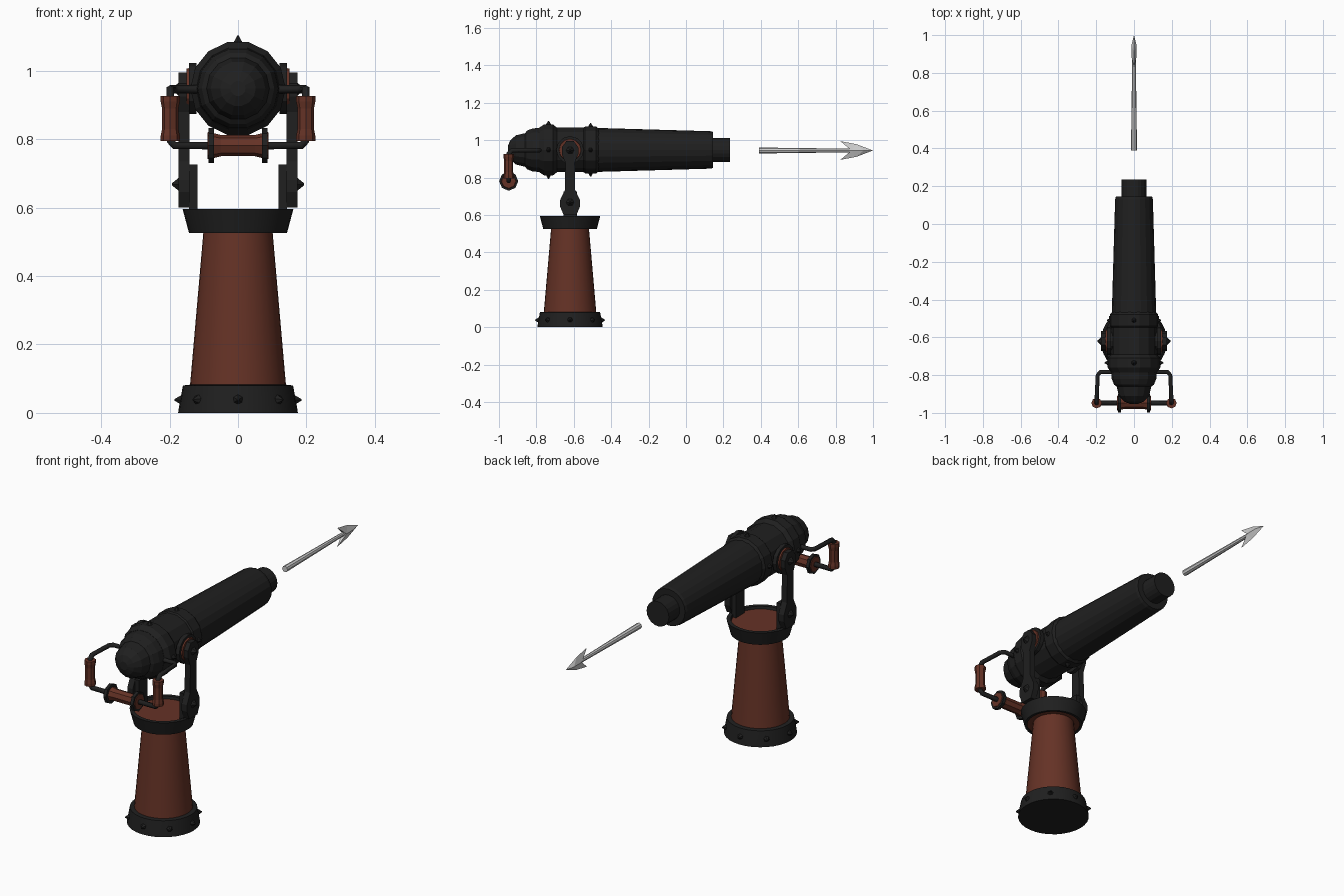
import bpy, bmesh
from math import sin, cos, pi, radians
from mathutils import Vector, Matrix

if "Cube" in bpy.data.objects:
    bpy.data.objects.remove(bpy.data.objects["Cube"])


def material(name, rgb):
    m = bpy.data.materials.new(name)
    m.diffuse_color = (*rgb, 1)
    m.use_nodes = True
    m.node_tree.nodes["Principled BSDF"].inputs["Base Color"].default_value = m.diffuse_color
    return m


IRON = material("dark_iron", (0.014, 0.014, 0.014))
WOOD = material("red_wood", (0.13, 0.032, 0.019))
PY, AZ = -0.62, 0.948          # pedestal centre y, barrel axis height


def finish(name, bm, mat, smooth=False):
    bmesh.ops.recalc_face_normals(bm, faces=bm.faces)
    me = bpy.data.meshes.new(name)
    bm.to_mesh(me)
    bm.free()
    ob = bpy.data.objects.new(name, me)
    bpy.context.collection.objects.link(ob)
    if mat:
        me.materials.append(mat)
    if smooth:
        bpy.context.view_layer.objects.active = ob
        ob.select_set(True)
        bpy.ops.object.shade_smooth_by_angle(angle=radians(30))
        ob.select_set(False)
    return ob


def lathe(name, profile, origin, axis, sides, mat, smooth=False, turn=0.0, closed=False):
    """Revolve (radius, distance) points about an axis through origin."""
    bm = bmesh.new()
    rot = Vector((0, 0, 1)).rotation_difference(Vector(axis)).to_matrix()
    rings = []
    for r, t in profile:
        rings.append([bm.verts.new(Vector(origin) + rot @ Vector(
            (r * cos(2 * pi * i / sides + turn), r * sin(2 * pi * i / sides + turn), t)))
            for i in range(sides)])
    pairs = list(zip(rings, rings[1:])) + ([(rings[-1], rings[0])] if closed else [])
    for a, b in pairs:
        for i in range(sides):
            j = (i + 1) % sides
            bm.faces.new((a[i], a[j], b[j], b[i]))
    if not closed:
        bm.faces.new(rings[0])
        bm.faces.new(rings[-1])
    return finish(name, bm, mat, smooth)


def plate(name, outline, x0, x1, mat):
    """Extrude a (y, z) outline from x0 to x1."""
    bm = bmesh.new()
    f = bm.faces.new([bm.verts.new((x0, y, z)) for y, z in outline])
    new = bmesh.ops.extrude_face_region(bm, geom=[f])["geom"]
    bmesh.ops.translate(bm, vec=(x1 - x0, 0, 0),
                        verts=[v for v in new if isinstance(v, bmesh.types.BMVert)])
    return finish(name, bm, mat)


def studs(name, places, r, h):
    """Pointed rivets at (position, direction) places."""
    bm = bmesh.new()
    for p, d in places:
        q = Vector((0, 0, 1)).rotation_difference(Vector(d)).to_matrix().to_4x4()
        bmesh.ops.create_cone(bm, cap_ends=True, segments=6, radius1=r, radius2=r * 0.15,
                              depth=h, matrix=Matrix.Translation(p) @ q)
    return finish(name, bm, IRON)


def rod(name, points, r):
    cu = bpy.data.curves.new(name, 'CURVE')
    cu.dimensions = '3D'
    cu.bevel_depth, cu.bevel_resolution, cu.use_fill_caps = r, 1, True
    sp = cu.splines.new('POLY')
    sp.points.add(len(points) - 1)
    for p, co in zip(sp.points, points):
        p.co = (*co, 1)
    cu.materials.append(IRON)
    ob = bpy.data.objects.new(name, cu)
    bpy.context.collection.objects.link(ob)


# Pedestal: wooden column, iron foot and iron collar
lathe("pedestal_column", [(0.142, 0.06), (0.101, 0.53), (0.138, 0.53), (0.15, 0.582)],
      (0, PY, 0), (0, 0, 1), 32, WOOD, True)
lathe("pedestal_foot", [(0.175, 0), (0.172, 0.02), (0.161, 0.08), (0.135, 0.083)],
      (0, PY, 0), (0, 0, 1), 32, IRON, True)
lathe("pedestal_collar", [(0.143, 0.525), (0.162, 0.596), (0.142, 0.596), (0.13, 0.525)],
      (0, PY, 0), (0, 0, 1), 32, IRON, True, closed=True)
ring = [Vector((cos(i * pi / 4), sin(i * pi / 4), 0)) for i in range(8)]
studs("foot_rivets", [(Vector((0, PY, 0.038)) + d * 0.174, d) for d in ring], 0.018, 0.024)

# Barrel with stepped breech and slim muzzle
lathe("barrel", [(0.118, -0.50), (0.116, -0.42), (0.100, 0.13), (0.096, 0.145), (0.065, 0.145),
                 (0.065, 0.235)], (0, 0, AZ), (0, 1, 0), 20, IRON)
lathe("breech", [(0.022, -0.952), (0.052, -0.94), (0.08, -0.91), (0.092, -0.86), (0.106, -0.85),
                 (0.118, -0.82), (0.122, -0.77), (0.122, -0.48)],
      (0, 0, AZ), (0, 1, 0), 14, IRON)
lathe("rear_band", [(0.122, -0.785), (0.139, -0.76), (0.139, -0.71), (0.122, -0.69)],
      (0, 0, AZ), (0, 1, 0), 14, IRON)
lathe("front_band", [(0.12, -0.55), (0.128, -0.54), (0.128, -0.48), (0.116, -0.465)],
      (0, 0, AZ), (0, 1, 0), 14, IRON)
cross = [Vector(d) for d in ((1, 0, 0), (-1, 0, 0), (0, 0, 1), (0, 0, -1))]
studs("band_rivets", [(Vector((0, y, AZ)) + d * r, d) for d in cross
                      for y, r in ((-0.735, 0.142), (-0.51, 0.13))], 0.018, 0.026)

for s, side in ((1, "right"), (-1, "left")):
    # Trunnion: iron disc, wooden face, fork arm and its bracket
    lathe(side + "_trunnion", [(0.05, 0.08), (0.05, 0.122), (0.074, 0.122), (0.074, 0.143)],
          (0, PY, AZ), (s, 0, 0), 12, IRON)
    lathe(side + "_trunnion_face", [(0.062, 0.13), (0.058, 0.15)],
          (0, PY, AZ), (s, 0, 0), 12, WOOD)
    half = [(0.034, 0.60), (0.053, 0.645), (0.053, 0.68), (0.027, 0.735), (0.025, 0.88),
            (0.044, 0.925), (0.044, 0.962), (0.02, 0.995)]
    plate(side + "_fork_arm", [(PY + w, z) for w, z in half]
          + [(PY - w, z) for w, z in reversed(half)], s * 0.142, s * 0.174, IRON)
    plate(side + "_fork_bracket", [(PY - 0.036, 0.57), (PY + 0.036, 0.57), (PY + 0.036, 0.726),
                                   (PY - 0.036, 0.726)], s * 0.118, s * 0.143, IRON)
    studs(side + "_fork_bolts", [(Vector((s * 0.182, PY, z)), (s, 0, 0)) for z in (0.668, 0.946)],
          0.024, 0.022)

    # Side grip on the handle frame
    lathe(side + "_grip", [(0.028, 0.795), (0.028, 0.81), (0.024, 0.83), (0.024, 0.89),
                           (0.028, 0.91), (0.028, 0.926)],
          (s * 0.198, -0.948, 0), (0, 0, 1), 8, WOOD)
    rod(side + "_handle_rod", [(s * 0.07, -0.948, 0.781), (s * 0.185, -0.948, 0.781),
                               (s * 0.198, -0.948, 0.795), (s * 0.198, -0.948, 0.928),
                               (s * 0.198, -0.93, 0.946), (s * 0.192, -0.80, 0.946),
                               (s * 0.178, -0.783, 0.946), (s * 0.10, -0.783, 0.946)], 0.0125)
    lathe(side + "_grip_flange", [(0.051, 0.070), (0.051, 0.086)],
          (0, -0.948, 0.781), (s, 0, 0), 8, IRON)
    lathe(side + "_flange_cap", [(0.044, 0.08), (0.038, 0.089)],
          (0, -0.948, 0.781), (s, 0, 0), 8, WOOD)

# Centre grip
lathe("centre_grip", [(0.036, -0.07), (0.031, -0.05), (0.031, 0.05), (0.036, 0.07)],
      (0, -0.948, 0.781), (1, 0, 0), 8, WOOD)

# Harpoon in flight: tapered shaft and thin barbed head
lathe("harpoon_shaft", [(0.016, 0.39), (0.009, 0.93)], (0, 0, 0.945), (0, 1, 0), 8, None)
bm = bmesh.new()
spine = [[bm.verts.new((x, y, 0.945)) for y in (0.885, 0.95)] for x in (-0.013, 0.013)]
tip = bm.verts.new((0, 1.0, 0.945))
for k in (1, -1):
    barb = bm.verts.new((0, 0.825, 0.945 + k * 0.05))
    edge = bm.verts.new((0, 0.91, 0.945 + k * 0.034))
    for back, front in spine:
        bm.faces.new((back, barb, edge))
        bm.faces.new((back, edge, front))
        bm.faces.new((front, edge, tip))
    bm.faces.new((spine[0][0], spine[1][0], barb))
finish("harpoon_head", bm, None)
